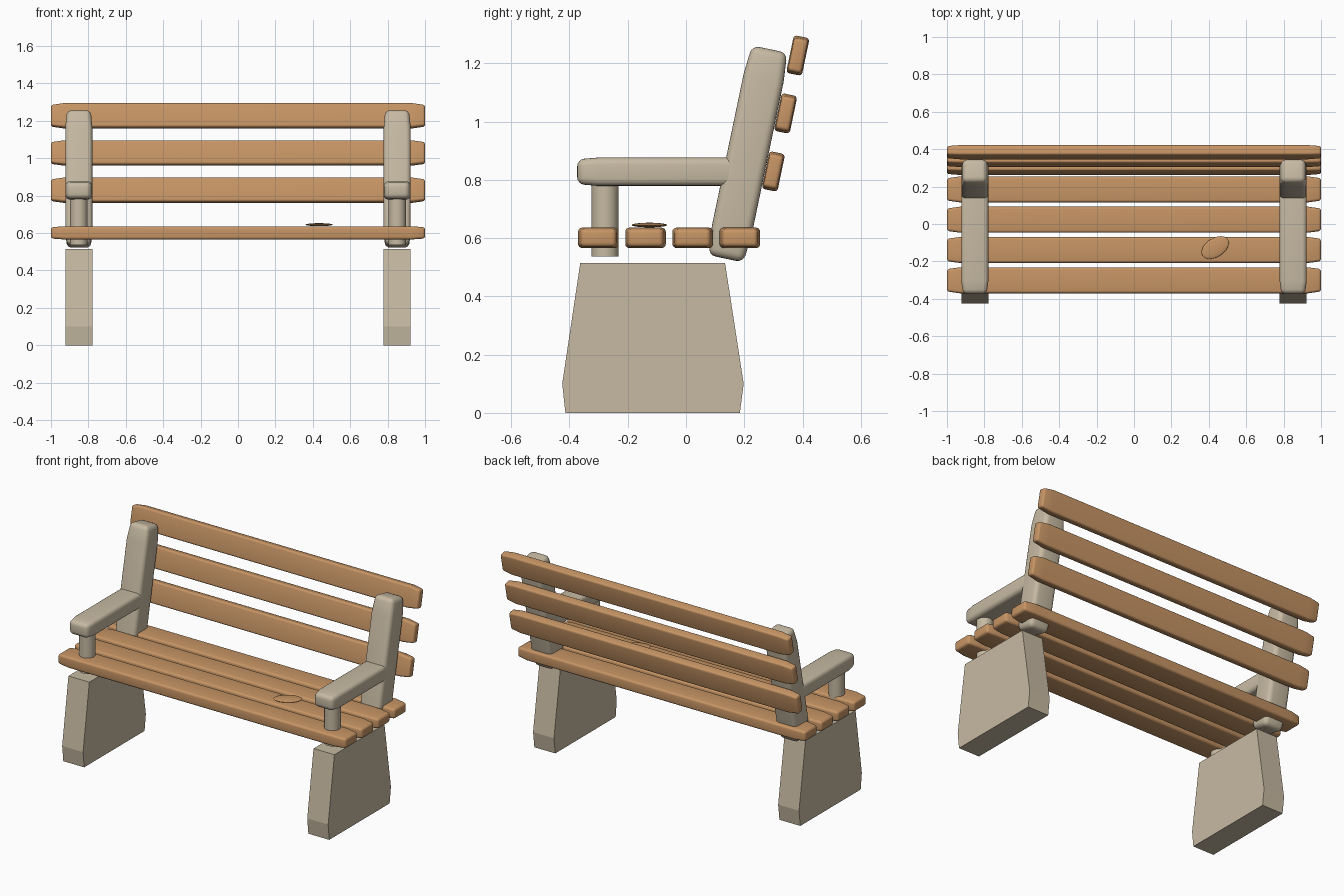
import bpy, bmesh, math
from mathutils import Matrix, Vector

if "Cube" in bpy.data.objects:
    bpy.data.objects.remove(bpy.data.objects["Cube"])


def material(name, rgb):
    m = bpy.data.materials.new(name)
    m.diffuse_color = (*rgb, 1)
    m.use_nodes = True
    m.node_tree.nodes["Principled BSDF"].inputs["Base Color"].default_value = m.diffuse_color
    return m


WOOD = material("warm wood", (0.57, 0.30, 0.13))
STONE = material("pale concrete", (0.57, 0.49, 0.365))


def finish(name, bm, mat, smooth=True):
    bmesh.ops.recalc_face_normals(bm, faces=bm.faces)
    me = bpy.data.meshes.new(name)
    bm.to_mesh(me)
    bm.free()
    me.materials.append(mat)
    ob = bpy.data.objects.new(name, me)
    bpy.context.collection.objects.link(ob)
    if smooth:
        bpy.ops.object.select_all(action='DESELECT')
        ob.select_set(True)
        bpy.context.view_layer.objects.active = ob
        bpy.ops.object.shade_smooth_by_angle(angle=math.radians(35))
    return ob


def soft_bar(name, size, loc, rot, mat, taper, reach, bevel):
    """Bar along local x with slightly tapered, rounded ends."""
    length, width, height = size
    h = length / 2
    bm = bmesh.new()
    rings = []
    for x, s in ((-h, taper), (-h + reach, 1), (h - reach, 1), (h, taper)):
        rings.append([bm.verts.new((x, a * s * width / 2, b * s * height / 2))
                      for a, b in ((-1, -1), (1, -1), (1, 1), (-1, 1))])
    for r, q in zip(rings, rings[1:]):
        for i in range(4):
            j = (i + 1) % 4
            bm.faces.new((r[i], r[j], q[j], q[i]))
    bm.faces.new(rings[0])
    bm.faces.new(rings[-1])
    bmesh.ops.recalc_face_normals(bm, faces=bm.faces)
    sharp = [e for e in bm.edges if e.calc_face_angle() > math.radians(40)]
    bmesh.ops.bevel(bm, geom=sharp, offset=bevel, segments=4, profile=0.5,
                    affect='EDGES')
    bm.transform(Matrix.Translation(loc) @ rot)
    return finish(name, bm, mat)


FLAT = Matrix.Identity(4)
LEAN = Matrix.Rotation(math.radians(-11.8), 4, 'X')

# Seat slats
for i, y in enumerate((-0.301, -0.139, 0.023, 0.185)):
    soft_bar(f"seat_slat_{i + 1}", (2, 0.139, 0.07), (0, y, 0.601), FLAT,
             WOOD, 0.86, 0.07, 0.014)

# Backrest slats, leaning back
for i, (y, z) in enumerate(((0.300, 0.829), (0.342, 1.028), (0.384, 1.227))):
    soft_bar(f"back_slat_{i + 1}", (2, 0.055, 0.132), (0, y, z), LEAN,
             WOOD, 0.86, 0.07, 0.012)

# Two end frames
for side, x in (("left", -0.851), ("right", 0.851)):
    # Concrete leg slab
    bm = bmesh.new()
    profile = [(-0.414, 0), (0.185, 0), (0.198, 0.1), (0.134, 0.515),
               (-0.363, 0.515), (-0.425, 0.1)]
    face = bm.faces.new([bm.verts.new((x - 0.0725, y, z)) for y, z in profile])
    out = bmesh.ops.extrude_face_region(bm, geom=[face])["geom"]
    bmesh.ops.translate(bm, vec=Vector((0.145, 0, 0)),
                        verts=[v for v in out if isinstance(v, bmesh.types.BMVert)])
    finish(f"leg_slab_{side}", bm, STONE, smooth=False)

    # Leaning back post
    soft_bar(f"back_post_{side}", (0.735, 0.14, 0.145), (x, 0.212, 0.889),
             LEAN @ Matrix.Rotation(math.pi / 2, 4, 'Y'),
             STONE, 0.88, 0.1, 0.026)

    # Armrest
    soft_bar(f"armrest_{side}", (0.583, 0.145, 0.097), (x, -0.082, 0.828),
             Matrix.Rotation(math.pi / 2, 4, 'Z'), STONE, 0.88, 0.07, 0.024)

    # Round armrest support
    bm = bmesh.new()
    bmesh.ops.create_cone(bm, cap_ends=True, segments=32, radius1=0.047,
                          radius2=0.047, depth=0.27,
                          matrix=Matrix.Translation((x, -0.278, 0.672)))
    finish(f"armrest_support_{side}", bm, STONE)

# Thin oval leaf resting on the seat
bm = bmesh.new()
bmesh.ops.create_uvsphere(bm, u_segments=32, v_segments=12, radius=1)
bm.transform(Matrix.Translation((0.434, -0.126, 0.645))
             @ Matrix.Rotation(math.radians(33), 4, 'Z')
             @ Matrix.Diagonal((0.081, 0.05, 0.008, 1)))
finish("leaf", bm, WOOD)
